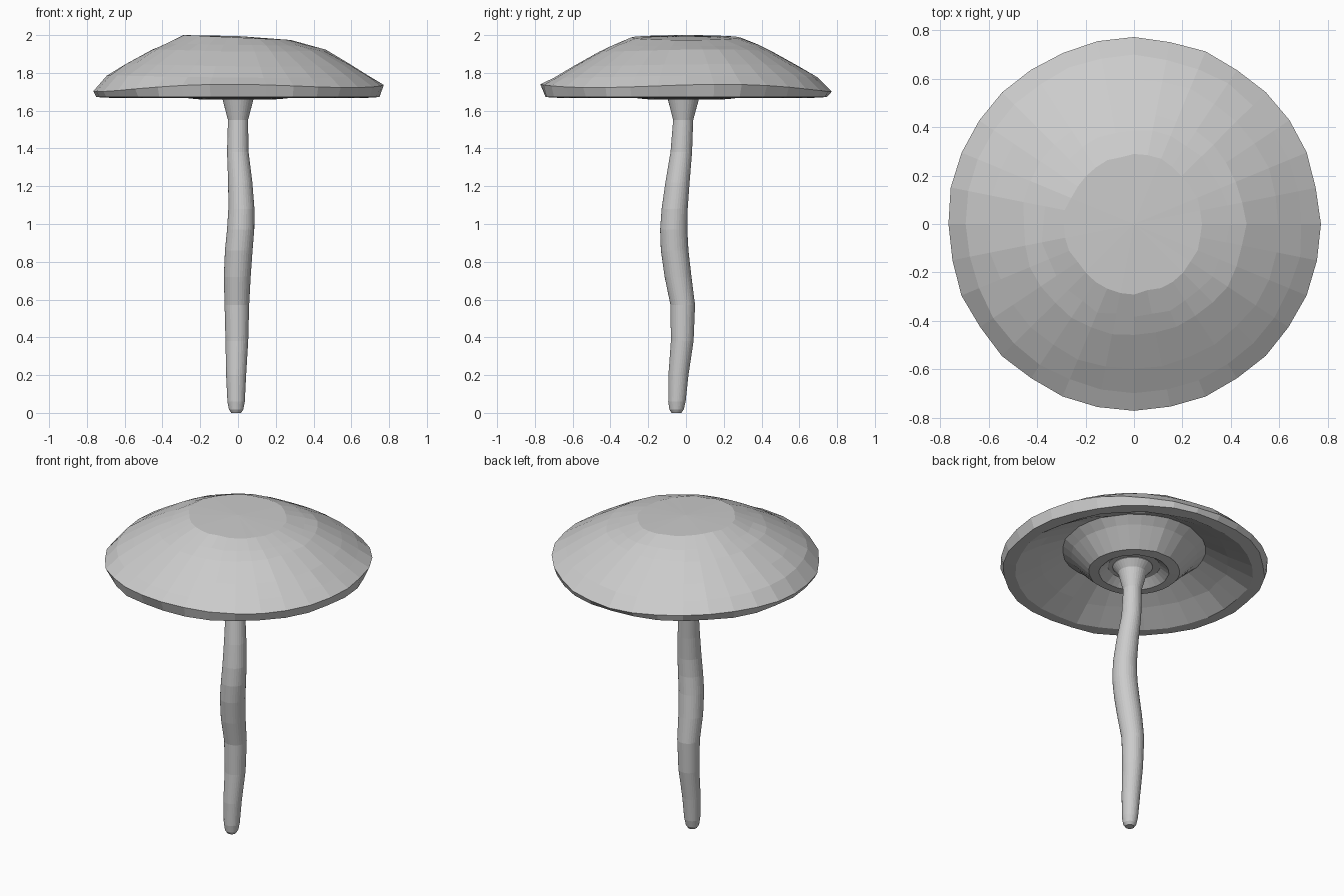
import bpy, bmesh, math, random

random.seed(4)
SIDES = 32


def loft(name, rings):
    """Skin rings (cx, cy, z, radius, radius wobble, z function); radius 0 makes a point."""
    bm = bmesh.new()
    prev = None
    for cx, cy, z, r, wobble, zf in rings:
        if r == 0:
            cur = [bm.verts.new((cx, cy, z))]
        else:
            cur = []
            for i in range(SIDES):
                a = 2 * math.pi * i / SIDES
                rr = r + random.uniform(-wobble, wobble)
                dz = zf(a) if zf else 0
                cur.append(bm.verts.new((cx + rr * math.cos(a), cy + rr * math.sin(a), z + dz)))
        if prev:
            for i in range(SIDES):
                j = (i + 1) % SIDES
                if len(prev) == 1:
                    bm.faces.new((prev[0], cur[i], cur[j]))
                elif len(cur) == 1:
                    bm.faces.new((prev[i], prev[j], cur[0]))
                else:
                    bm.faces.new((prev[i], prev[j], cur[j], cur[i]))
        prev = cur
    bmesh.ops.recalc_face_normals(bm, faces=bm.faces)
    mesh = bpy.data.meshes.new(name)
    bm.to_mesh(mesh)
    bm.free()
    obj = bpy.data.objects.new(name, mesh)
    bpy.context.collection.objects.link(obj)
    return obj


# Uneven crown and wavy rim
def crown(a):
    return -0.013 * (1 + math.cos(a))


def rim(a):
    return 0.014 * math.cos(a + 0.7) + 0.012 * math.sin(3 * a + 0.5)


def slope(a):
    return 0.006 * math.sin(2 * a + 1)


# Cap: crown, outer slope, rim, then the hollow underside and its collar
cap = [
    (0, 0, 1.995, 0, 0, None),
    (0, 0, 2.00, 0.285, 0.008, crown),
    (0, 0, 1.955, 0.385, 0.012, lambda a: 0.5 * crown(a)),
    (0, 0, 1.918, 0.46, 0.006, slope),
    (0, 0, 1.84, 0.60, 0.006, slope),
    (0, 0, 1.78, 0.695, 0.005, slope),
    (0, 0, 1.72, 0.768, 0.004, rim),
    (0, 0, 1.672, 0.75, 0.008, None),
    (0, 0, 1.668, 0.68, 0.008, None),
    (0, 0, 1.74, 0.55, 0.012, slope),
    (0, 0, 1.81, 0.41, 0.006, None),
    (0, 0, 1.77, 0.36, 0.004, None),
    (0, 0, 1.665, 0.26, 0.004, None),
    (0, 0, 1.66, 0.20, 0.003, None),
    (0, 0, 1.70, 0.15, 0, None),
    (0, 0, 1.71, 0, 0, None),
]
loft("mushroom_cap", cap)

# Stem: wandering centre line with a rounded foot and flared top
stem = [
    (-0.01, -0.05, 0.0, 0.0), (-0.01, -0.05, 0.0, 0.026), (-0.01, -0.05, 0.018, 0.038),
    (-0.01, -0.048, 0.06, 0.046), (-0.01, -0.04, 0.20, 0.053), (-0.006, -0.02, 0.38, 0.06),
    (-0.006, -0.017, 0.57, 0.065), (-0.004, -0.042, 0.72, 0.071), (0.004, -0.06, 0.86, 0.073),
    (0.014, -0.065, 0.97, 0.072), (0.018, -0.06, 1.08, 0.069), (0.012, -0.045, 1.22, 0.064),
    (-0.001, -0.025, 1.38, 0.057), (0.0, -0.015, 1.55, 0.053), (0.0, -0.014, 1.66, 0.082),
    (0.0, -0.012, 1.70, 0.115), (0.0, -0.012, 1.73, 0.115), (0.0, -0.012, 1.73, 0.0),
]
loft("mushroom_stem", [(x, y, z, r, 0, None) for x, y, z, r in stem])
